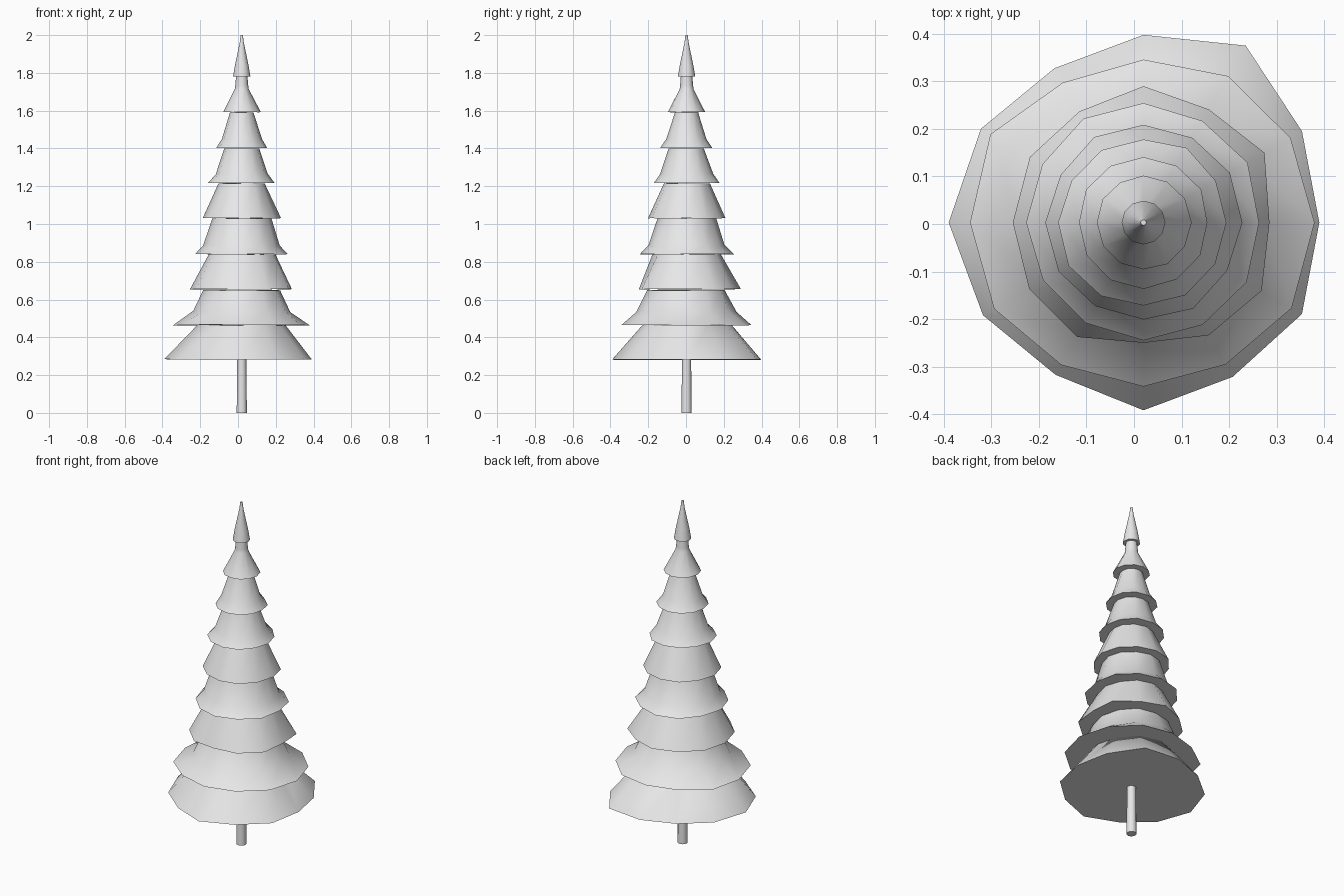
import bpy, bmesh, math, random

if "Cube" in bpy.data.objects:
    bpy.data.objects.remove(bpy.data.objects["Cube"], do_unlink=True)

random.seed(4)
SIDES = 12
CENTRE = (0.02, 0.003)

grey = bpy.data.materials.new("pale_grey")
grey.use_nodes = True
grey.diffuse_color = (0.8, 0.8, 0.8, 1)
grey.node_tree.nodes["Principled BSDF"].inputs["Base Color"].default_value = grey.diffuse_color


def lathe(name, rings, rim=None, wobble=0.0, sides=SIDES):
    """Stack (height, radius) rings about the tree axis, closed at both ends."""
    bm = bmesh.new()
    loops = []
    for level, (z, r) in enumerate(rings):
        loop = []
        for i in range(sides):
            a = 2 * math.pi * i / sides
            radius = r * (1 + random.uniform(-wobble, wobble))
            if level == 0 and rim:
                radius = rim[i]
            lift = random.uniform(-1, 1) * wobble * r * 0.3
            if 0 < level < len(rings) - 1:
                lift *= 4
            loop.append(bm.verts.new((CENTRE[0] + radius * math.cos(a),
                                      CENTRE[1] + radius * math.sin(a), z + lift)))
        loops.append(loop)
    for low, high in zip(loops, loops[1:]):
        for i in range(sides):
            j = (i + 1) % sides
            bm.faces.new((low[i], low[j], high[j], high[i]))
    bm.faces.new(loops[0][::-1])
    bm.faces.new(loops[-1])
    mesh = bpy.data.meshes.new(name)
    bm.to_mesh(mesh)
    bm.free()
    mesh.materials.append(grey)
    obj = bpy.data.objects.new(name, mesh)
    bpy.context.collection.objects.link(obj)
    bpy.ops.object.select_all(action="DESELECT")
    obj.select_set(True)
    bpy.context.view_layer.objects.active = obj
    bpy.ops.object.shade_smooth_by_angle(angle=math.radians(50))
    return obj


# Trunk
lathe("trunk", [(0, 0.027), (0.3, 0.024)])

# Uneven rims of the three widest branch tiers
rims = [
    [.37, .385, .43, .395, .375, .395, .41, .39, .37, .395, .375, .385],
    [.36, .357, .356, .343, .34, .372, .365, .363, .346, .345, .345, .36],
    [.265, .294, .275, .287, .27, .276, .275, .278, .278, .253, .274, .287],
]

# Branch tiers from bottom to top; some flare out near the rim
tiers = [
    [(0.283, 0.39), (0.465, 0.235)],
    [(0.465, 0.355), (0.535, 0.26), (0.65, 0.203)],
    [(0.655, 0.275), (0.84, 0.178)],
    [(0.84, 0.248), (0.885, 0.203), (1.03, 0.155)],
    [(1.03, 0.205), (1.215, 0.122)],
    [(1.217, 0.178), (1.265, 0.138), (1.4, 0.093)],
    [(1.402, 0.137), (1.45, 0.105), (1.59, 0.062)],
    [(1.592, 0.1), (1.715, 0.037), (1.735, 0.034), (1.785, 0.03)],
]
for n, rings in enumerate(tiers):
    lathe(f"branch_tier_{n + 1}", rings, rims[n] if n < len(rims) else None, 0.025)

# Pointed tip
lathe("treetop", [(1.78, 0.046), (1.84, 0.036), (1.96, 0.011), (2.0, 0.006)])
